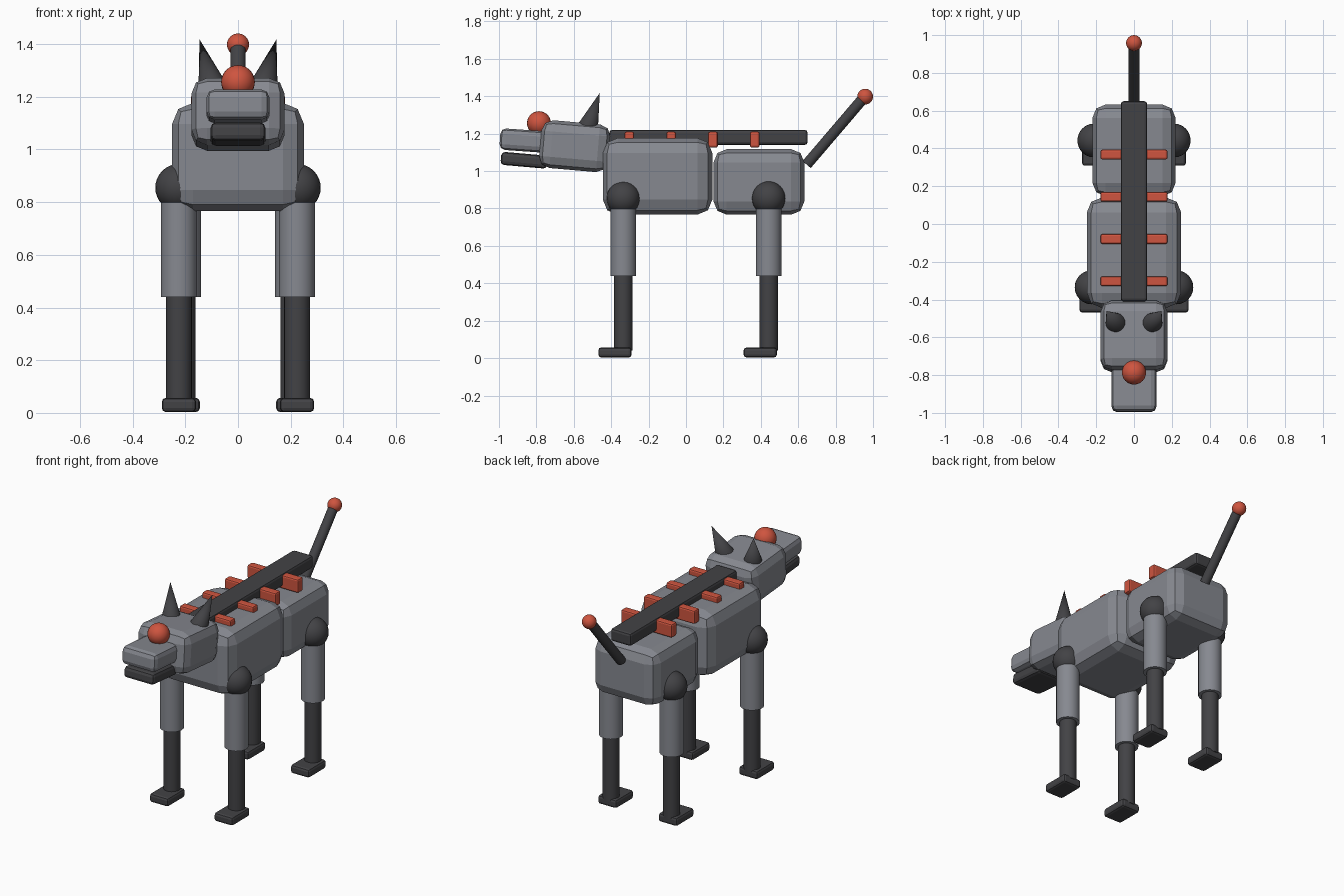
import bpy
from math import radians
from mathutils import Vector, Matrix

old = bpy.data.objects.get("Cube")
if old:
    bpy.data.objects.remove(old, do_unlink=True)


def material(name, rgb):
    mat = bpy.data.materials.new(name)
    mat.use_nodes = True
    color = (*rgb, 1.0)
    mat.diffuse_color = color
    mat.node_tree.nodes["Principled BSDF"].inputs["Base Color"].default_value = color
    return mat


GREY = material("steel_grey", (0.24, 0.25, 0.28))
DARK = material("dark_graphite", (0.055, 0.055, 0.06))
RED = material("signal_red", (0.62, 0.09, 0.05))


def finish(name, mat, smooth):
    obj = bpy.context.object
    obj.name = obj.data.name = name
    obj.data.materials.append(mat)
    if smooth:
        bpy.ops.object.shade_smooth_by_angle(angle=radians(35))
    return obj


def block(name, mat, center, size, bevel, tilt=0.0):
    """Box with chamfered edges; a positive tilt lowers the front."""
    bpy.ops.mesh.primitive_cube_add(size=1, location=center, rotation=(radians(tilt), 0, 0))
    obj = finish(name, mat, False)
    obj.data.transform(Matrix.Diagonal((*size, 1.0)))
    mod = obj.modifiers.new("rounded_edges", "BEVEL")
    mod.width = bevel
    mod.segments = 2
    return obj


def ball(name, mat, center, radius):
    bpy.ops.mesh.primitive_uv_sphere_add(segments=24, ring_count=16, radius=radius, location=center)
    return finish(name, mat, True)


def rod(name, mat, start, end, r_start, r_end):
    """Cylinder or cone running from start to end."""
    a, b = Vector(start), Vector(end)
    turn = (b - a).to_track_quat("Z", "Y").to_euler()
    bpy.ops.mesh.primitive_cone_add(vertices=24, radius1=r_start, radius2=r_end,
                                    depth=(b - a).length, location=(a + b) / 2, rotation=turn)
    return finish(name, mat, True)


# Body
block("chest", GREY, (0, -0.152, 0.972), (0.50, 0.585, 0.41), 0.08)
block("hips", GREY, (0, 0.39, 0.942), (0.44, 0.485, 0.35), 0.07)

# Spine bar with crossing ribs
block("spine", DARK, (0, 0.12, 1.18), (0.14, 1.06, 0.08), 0.015)
for i in range(4):
    block(f"rib_{i + 1}", RED, (0, -0.303 + 0.2235 * i, 1.168), (0.355, 0.052, 0.085), 0.01)

# Head, slightly raised at the front
block("head", GREY, (0, -0.595, 1.133), (0.354, 0.37, 0.256), 0.06, -5)
block("snout", GREY, (0, -0.865, 1.163), (0.238, 0.26, 0.115), 0.03, -4)
block("jaw", DARK, (0, -0.865, 1.058), (0.208, 0.25, 0.07), 0.02, -5)
ball("sensor", RED, (0, -0.786, 1.256), 0.064)

# Tail
rod("tail", DARK, (0, 0.645, 1.035), (0, 0.957, 1.40), 0.029, 0.029)
ball("tail_tip", RED, (0, 0.958, 1.398), 0.042)

# Ears and legs on both sides
for side, sx in (("left", 1), ("right", -1)):
    rod(f"{side}_ear", DARK, (sx * 0.098, -0.522, 1.24), (sx * 0.146, -0.461, 1.418), 0.054, 0)
    for end, x, y in (("front", 0.224, -0.335), ("rear", 0.21, 0.442)):
        x *= sx
        tag = f"{side}_{end}"
        ball(f"{tag}_joint", DARK, (x, y, 0.855), 0.09)
        rod(f"{tag}_upper_leg", GREY, (x, y, 0.44), (x, y, 0.84), 0.069, 0.069)
        rod(f"{tag}_lower_leg", DARK, (x, y, 0.04), (x, y, 0.46), 0.049, 0.049)
        block(f"{tag}_foot", DARK, (x, y - 0.045, 0.03), (0.13, 0.177, 0.054), 0.015)
